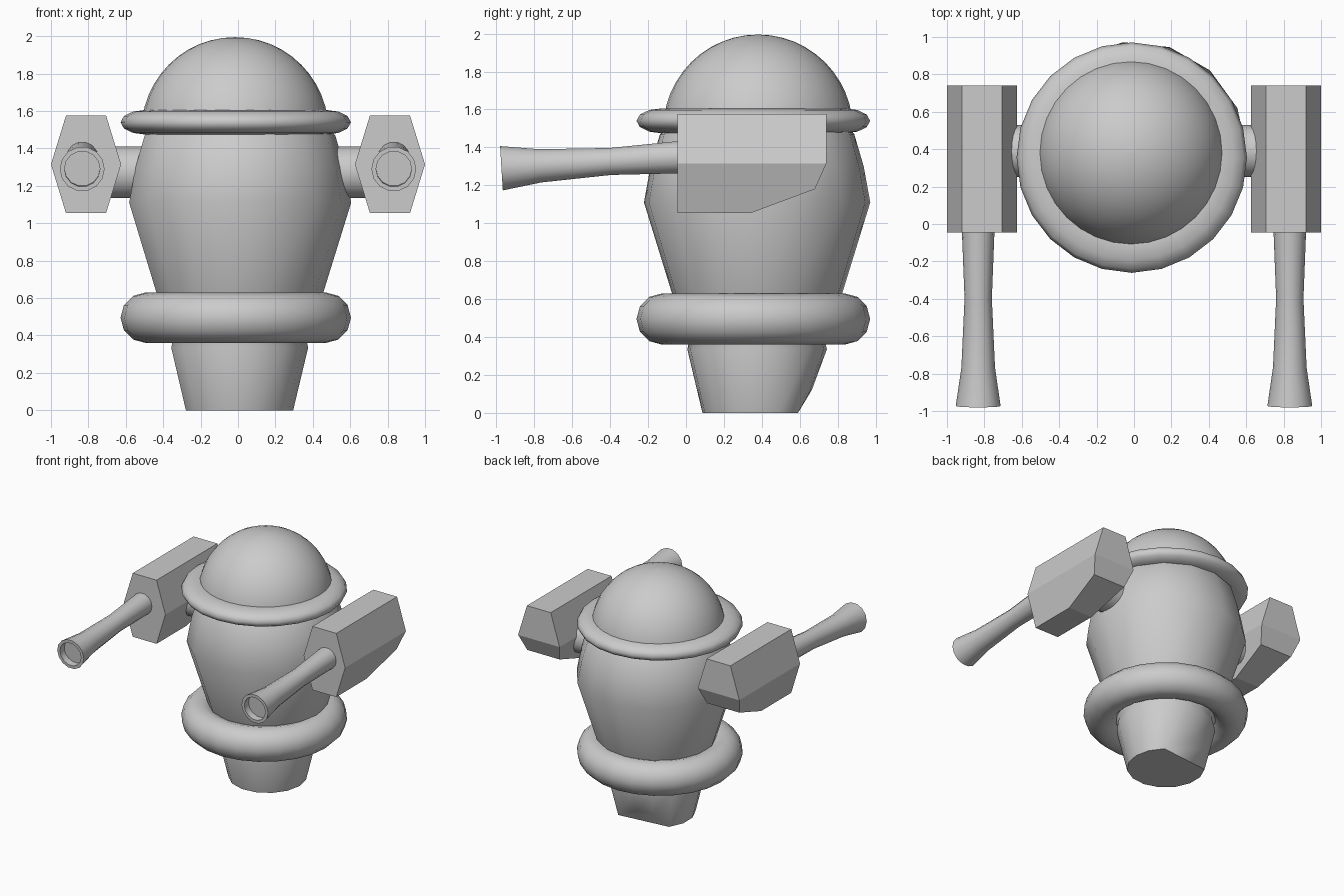
import bpy, bmesh, math
from mathutils import Matrix, Vector

if "Cube" in bpy.data.objects:
    bpy.data.objects.remove(bpy.data.objects["Cube"])


def finish(name, bm, angle=None):
    bmesh.ops.recalc_face_normals(bm, faces=bm.faces)
    mesh = bpy.data.meshes.new(name)
    bm.to_mesh(mesh)
    bm.free()
    obj = bpy.data.objects.new(name, mesh)
    bpy.context.collection.objects.link(obj)
    if angle:
        bpy.ops.object.select_all(action='DESELECT')
        obj.select_set(True)
        bpy.context.view_layer.objects.active = obj
        bpy.ops.object.shade_smooth_by_angle(angle=math.radians(angle))
    return obj


def lathe(profile, sides):
    """Closed solid of revolution around z from (radius, height) points."""
    bm = bmesh.new()
    rings = []
    for r, z in profile:
        rings.append([bm.verts.new((r * math.cos(2 * math.pi * i / sides),
                                    r * math.sin(2 * math.pi * i / sides), z))
                      for i in range(sides)])
    for a, b in zip(rings, rings[1:]):
        for i in range(sides):
            j = (i + 1) % sides
            bm.faces.new((a[i], a[j], b[j], b[i]))
    bm.faces.new(rings[0])
    bm.faces.new(rings[-1])
    return bm, rings


def torus(name, loc, major, minor, height, seg=24, tube=12):
    bm = bmesh.new()
    grid = [[bm.verts.new((
        loc[0] + (major + minor * math.cos(2 * math.pi * k / tube)) * math.cos(2 * math.pi * i / seg),
        loc[1] + (major + minor * math.cos(2 * math.pi * k / tube)) * math.sin(2 * math.pi * i / seg),
        loc[2] + height * math.sin(2 * math.pi * k / tube)))
        for k in range(tube)] for i in range(seg)]
    for i in range(seg):
        for k in range(tube):
            n, m = (i + 1) % seg, (k + 1) % tube
            bm.faces.new((grid[i][k], grid[n][k], grid[n][m], grid[i][m]))
    return finish(name, bm, 60)


# Body with tapered base; the rear of the base is chipped upward
bm, rings = lathe([(.29, 0), (.37, .335), (.36, .38), (.445, .61), (.60, 1.11),
                   (.565, 1.30), (.515, 1.47), (.45, 1.54)], 15)
for i, z in ((3, .11), (4, .12), (5, .11)):
    rings[0][i].co.z = z
bmesh.ops.triangulate(bm, faces=[f for f in bm.faces if len(f.verts) > 4])
bm.transform(Matrix.Translation((.005, .375, 0)))
finish("body", bm, 35)

# Rings
torus("lower_ring", (-.012, .355, .495), .481, .135, .135)
torus("upper_ring", (-.012, .355, 1.54), .481, .135, .066)

# Dome
arc = [(.5 * math.cos(a), 1.495 + .5 * math.sin(a))
       for a in [math.pi / 2 * k / 12 for k in range(12)]] + [(.001, 1.995)]
bm, _ = lathe(arc, 32)
bm.transform(Matrix.Translation((-.016, .38, 0)))
finish("dome", bm, 40)

# Axle carrying both side housings
bm, _ = lathe([(.138, -.72), (.138, .72)], 20)
bm.transform(Matrix.Translation((0, .39, 1.272)) @ Matrix.Rotation(math.pi / 2, 4, 'Y'))
finish("side_axle", bm, 40)

HEX = [(.625, 1.315), (.705, 1.575), (.92, 1.575), (1.0, 1.315), (.92, 1.055), (.705, 1.055)]
CHIN = [(.345, 1.055), (.68, 1.18), (.74, 1.315)]

for side, label in ((1, "right"), (-1, "left")):
    # Hexagonal housing with its lower rear corner cut away
    bm = bmesh.new()
    front = [bm.verts.new((side * x, -.045, z)) for x, z in HEX]
    back = [bm.verts.new((side * x, .74, z)) for x, z in HEX]
    bm.faces.new(front)
    bm.faces.new(back)
    for i in range(6):
        j = (i + 1) % 6
        bm.faces.new((front[i], front[j], back[j], back[i]))
    for (y0, z0), (y1, z1) in zip(CHIN, CHIN[1:]):
        cut = bmesh.ops.bisect_plane(
            bm, geom=bm.verts[:] + bm.edges[:] + bm.faces[:], dist=1e-5,
            plane_co=(0, y0, z0), plane_no=Vector((0, z1 - z0, y0 - y1)), clear_outer=True)
        bmesh.ops.holes_fill(bm, edges=[e for e in bm.edges if e.is_boundary])
    finish(label + "_housing", bm)

    # Flared barrel with a recessed muzzle, tilted slightly downward
    bm, _ = lathe([(.095, .88), (.095, .935), (.12, .935), (.09, .73),
                   (.073, .36), (.087, 0), (.087, -.08)], 14)
    bm.transform(Matrix.Translation((side * .833, -.04, 1.348))
                 @ Matrix.Rotation(math.pi / 2 + .062, 4, 'X'))
    finish(label + "_barrel", bm, 35)
